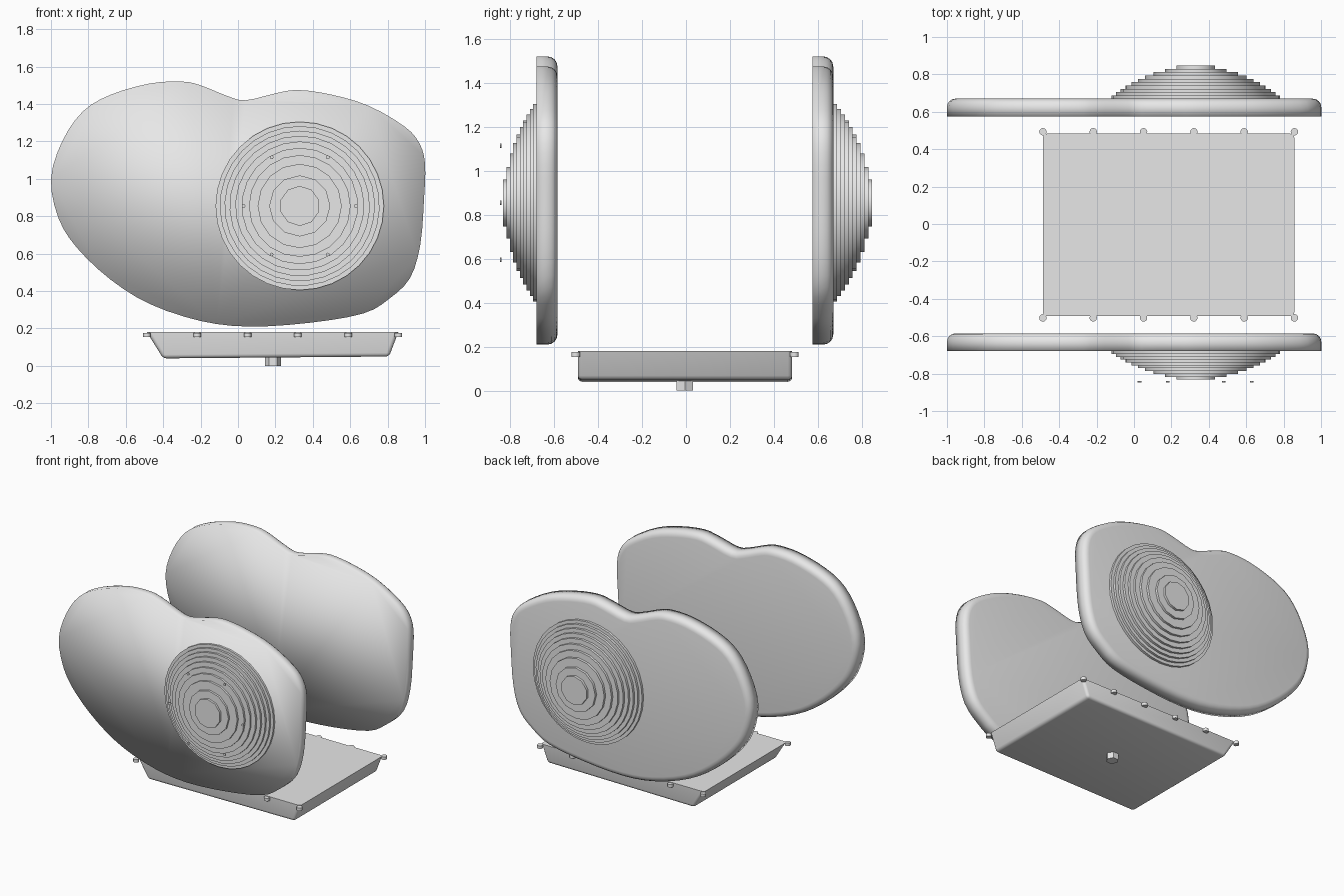
import bpy, bmesh, math
from mathutils import Vector, Matrix

cube = bpy.data.objects.get("Cube")
if cube:
    bpy.data.objects.remove(cube, do_unlink=True)

grey = bpy.data.materials.new("plain_grey")
grey.use_nodes = True
grey.diffuse_color = (0.8, 0.8, 0.8, 1)
grey.node_tree.nodes["Principled BSDF"].inputs["Base Color"].default_value = grey.diffuse_color


def finish(name, bm, smooth=False):
    """Turn a bmesh into a named object with the shared material."""
    bmesh.ops.recalc_face_normals(bm, faces=bm.faces)
    for face in bm.faces:
        face.smooth = smooth
    mesh = bpy.data.meshes.new(name)
    bm.to_mesh(mesh)
    bm.free()
    mesh.materials.append(grey)
    obj = bpy.data.objects.new(name, mesh)
    bpy.context.collection.objects.link(obj)
    return obj


def smooth_by_angle(obj):
    bpy.ops.object.select_all(action="DESELECT")
    obj.select_set(True)
    bpy.context.view_layer.objects.active = obj
    bpy.ops.object.shade_smooth_by_angle(angle=math.radians(40))


def add_cylinder(bm, centre, radius, depth, sides, along_y=False):
    turn = Matrix.Rotation(math.pi / 2, 4, "X") if along_y else Matrix()
    bmesh.ops.create_cone(bm, cap_ends=True, segments=sides, radius1=radius,
                          radius2=radius, depth=depth,
                          matrix=Matrix.Translation(centre) @ turn)


def closed_spline(points, steps):
    """Smooth closed loop through the points."""
    pts = [Vector(p) for p in points]
    n = len(pts)
    loop = []
    for i in range(n):
        a, b, c, d = (pts[(i + k) % n] for k in (-1, 0, 1, 2))
        for s in range(steps):
            t = s / steps
            loop.append(b + (c - a) * (t / 2)
                        + (a * 2 - b * 5 + c * 4 - d) * (t * t / 2)
                        + (b * 3 - a - c * 3 + d) * (t ** 3 / 2))
    return loop


# Cover outline in x and z
OUTLINE = [
    (-.3, 1.52), (-.47, 1.51), (-.68, 1.45), (-.83, 1.36), (-.94, 1.2),
    (-1, 1), (-.96, .79), (-.86, .63), (-.68, .46), (-.47, .33),
    (-.2, .24), (.06, .21), (.38, .23), (.67, .28), (.81, .36),
    (.92, .47), (.975, .65), (.995, .9), (1, 1.08), (.97, 1.19),
    (.89, 1.28), (.7, 1.39), (.5, 1.45), (.32, 1.475), (.2, 1.457),
    (.04, 1.42), (-.06, 1.444), (-.2, 1.5)]
HUB = Vector((.33, 0, .855))


def cover(name, y_front, thickness):
    """Flat plate with a rounded rim on its +y side."""
    bm = bmesh.new()
    loop = closed_spline(OUTLINE, 3)
    face = bm.faces.new([bm.verts.new((p.x, y_front, p.y)) for p in loop])
    made = bmesh.ops.extrude_face_region(bm, geom=[face], use_keep_orig=True)["geom"]
    moved = [v for v in made if isinstance(v, bmesh.types.BMVert)]
    bmesh.ops.translate(bm, verts=moved, vec=(0, thickness, 0))
    moved = set(moved)
    rim = [e for e in bm.edges if all(v in moved for v in e.verts)]
    bmesh.ops.bevel(bm, geom=rim, offset=.045, segments=4, profile=.5,
                    affect="EDGES")
    return finish(name, bm, smooth=True)


def stepped_dome(name, y_face, side, layer):
    """Stack of shrinking discs following a shallow spherical cap."""
    bm = bmesh.new()
    count = 10
    for i in range(count):
        radius = .107
        if i < count - 1:
            radius = math.sqrt(.75 ** 2 - (.6 + i * .0165) ** 2)
        y = y_face + side * layer * (i + .5)
        add_cylinder(bm, (HUB.x, y, HUB.z), radius, layer,
                     max(10, round(radius * 72)), along_y=True)
    smooth_by_angle(finish(name, bm))


# Two matching covers, each with a stepped dome on the outside
cover("front_cover", -.68, .095)
cover("back_cover", .575, .095)
stepped_dome("front_stepped_dome", -.68, -1, .0152)
stepped_dome("back_stepped_dome", .67, 1, .0177)

# Ring of small bolts in front of the front dome
bm = bmesh.new()
for i in range(6):
    angle = i * math.pi / 3
    spot = HUB + Vector((math.cos(angle) * .3, -.843, math.sin(angle) * .3))
    add_cylinder(bm, spot, .01, .007, 8, along_y=True)
finish("dome_bolts", bm)

# Tapered pan with softened lower edges
bm = bmesh.new()
profile = [(-.487, .18), (-.4, .04), (.808, .05), (.857, .18)]
face = bm.faces.new([bm.verts.new((x, -.492, z)) for x, z in profile])
made = bmesh.ops.extrude_face_region(bm, geom=[face], use_keep_orig=True)["geom"]
bmesh.ops.translate(bm, vec=(0, .975, 0),
                    verts=[v for v in made if isinstance(v, bmesh.types.BMVert)])
soft = [e for e in bm.edges if any(v.co.z < .1 for v in e.verts)]
bmesh.ops.bevel(bm, geom=soft, offset=.02, segments=3, profile=.5, affect="EDGES")
smooth_by_angle(finish("pan", bm))

# Bolts along both long edges of the pan
bm = bmesh.new()
for y in (-.502, .493):
    for i in range(6):
        add_cylinder(bm, (-.487 + i * .269, y, .165), .02, .022, 12)
smooth_by_angle(finish("pan_bolts", bm))

# Hexagonal drain plug under the pan
bm = bmesh.new()
add_cylinder(bm, (0, 0, 0), .043, .06, 6)
bmesh.ops.rotate(bm, verts=bm.verts, matrix=Matrix.Rotation(math.pi / 6, 3, "Z"))
bmesh.ops.translate(bm, verts=bm.verts, vec=(.187, -.005, .03))
finish("drain_plug", bm)
